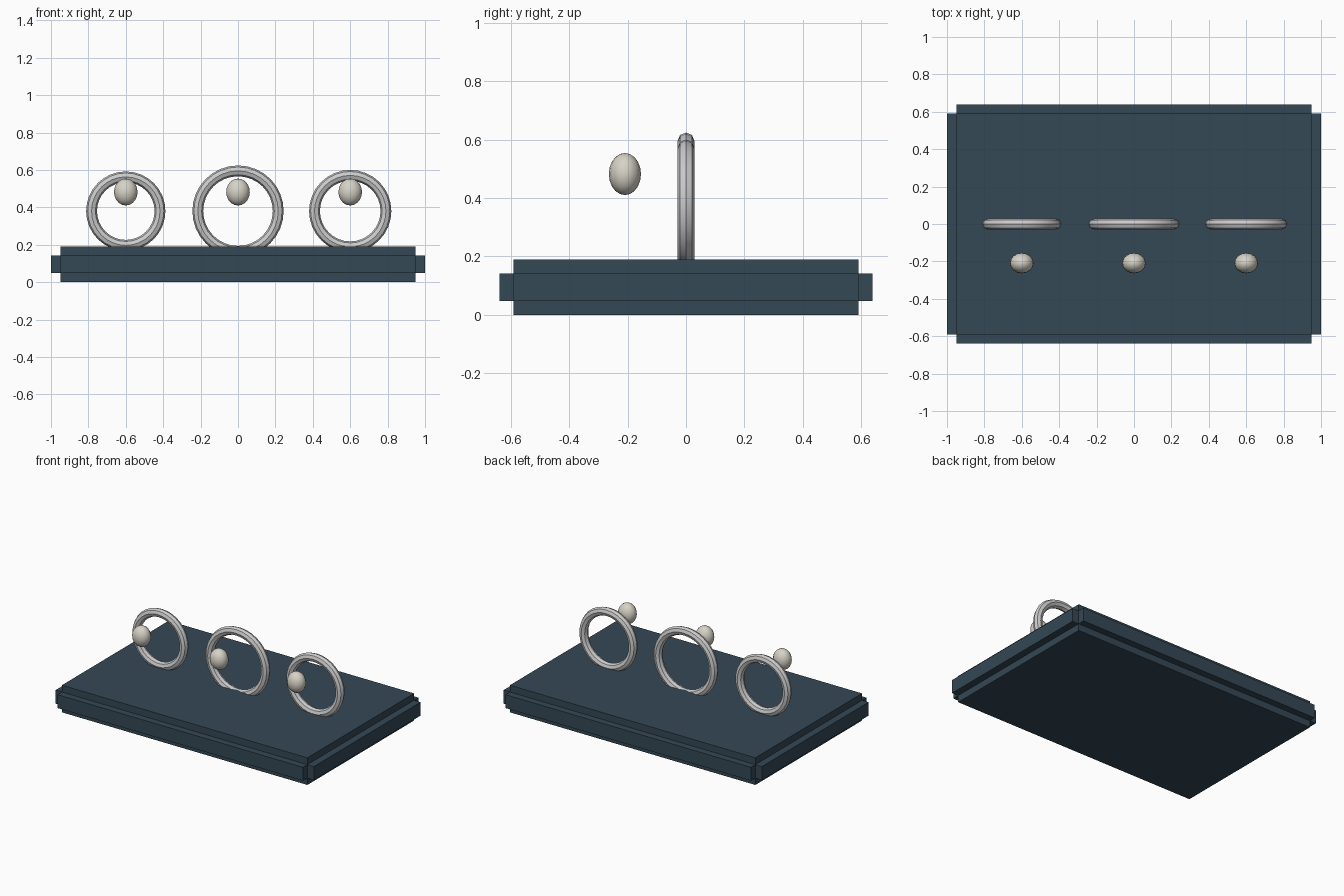
import bpy, bmesh
from math import pi

if "Cube" in bpy.data.objects:
    bpy.data.objects.remove(bpy.data.objects["Cube"])


def material(name, color):
    m = bpy.data.materials.new(name)
    m.diffuse_color = (*color, 1)
    m.use_nodes = True
    m.node_tree.nodes["Principled BSDF"].inputs["Base Color"].default_value = m.diffuse_color
    return m


slate = material("slate", (0.035, 0.065, 0.09))
metal = material("metal", (0.55, 0.56, 0.58))
ivory = material("ivory", (0.68, 0.65, 0.57))

# Stepped base plate: core block with a recessed-corner rim on each side
bm = bmesh.new()


def add_box(x0, x1, y0, y1, z0, z1):
    verts = bmesh.ops.create_cube(bm, size=1)["verts"]
    bmesh.ops.scale(bm, vec=(x1 - x0, y1 - y0, z1 - z0), verts=verts)
    bmesh.ops.translate(bm, vec=((x0 + x1) / 2, (y0 + y1) / 2, (z0 + z1) / 2), verts=verts)


W, D, H, STEP = 0.95, 0.59, 0.19, 0.048
add_box(-W, W, -D, D, 0, H)
add_box(-1.0, 1.0, -D, D, STEP, H - STEP)
add_box(-W, W, -0.638, 0.638, STEP, H - STEP)
mesh = bpy.data.meshes.new("base_plate")
bm.to_mesh(mesh)
bm.free()
mesh.materials.append(slate)
base = bpy.data.objects.new("base_plate", mesh)
bpy.context.collection.objects.link(base)

# Upright rings sunk into the plate, each with a bead in front
for side, x, radius in (("left", -0.6, 0.183), ("middle", 0, 0.215), ("right", 0.6, 0.191)):
    bpy.ops.mesh.primitive_torus_add(
        major_radius=radius, minor_radius=0.029, major_segments=32, minor_segments=8,
        location=(x, 0, 0.38), rotation=(pi / 2, 0, 0))
    ring = bpy.context.object
    ring.name = side + "_ring"
    ring.data.materials.append(metal)
    bpy.ops.object.shade_smooth_by_angle()

    bpy.ops.mesh.primitive_uv_sphere_add(
        segments=16, ring_count=10, radius=1, location=(x, -0.209, 0.482))
    bead = bpy.context.object
    bead.name = side + "_bead"
    bead.scale = (0.063, 0.055, 0.072)
    bead.data.materials.append(ivory)
    bpy.ops.object.shade_smooth_by_angle()
